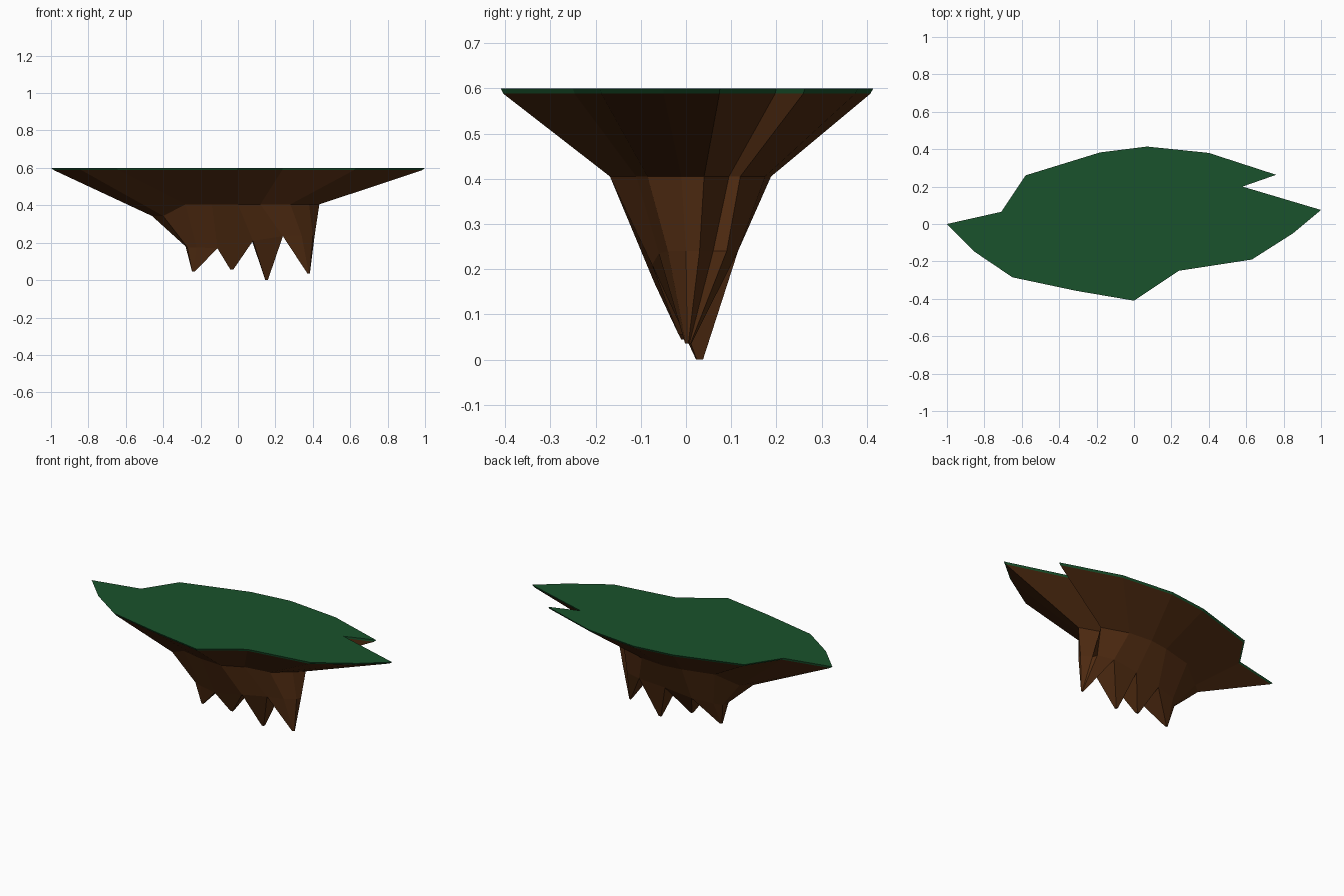
import bpy
import bmesh

if "Cube" in bpy.data.objects:
    bpy.data.objects.remove(bpy.data.objects["Cube"])

# Matching outlines, each clockwise from the left end
RIM = [(-1, 0), (-.71, .065), (-.58, .26), (-.18, .383), (.07, .414), (.40, .38),
       (.76, .263), (.58, .20), (1, .075), (.85, -.05), (.63, -.19), (.24, -.25),
       (0, -.41), (-.31, -.357), (-.65, -.285), (-.85, -.15)]
WAIST = [(-.46, 0), (-.40, .05), (-.28, .12), (-.09, .17), (.03, .188), (.18, .175),
         (.34, .12), (.28, .095), (.435, .04), (.38, -.01), (.28, -.085), (.12, -.11),
         (0, -.168), (-.14, -.16), (-.28, -.13), (-.40, -.07)]
ROOT = [(-.28, 0, .18), (-.27, .03, .18), (-.23, .06, .19), (-.10, .09, .20),
        (.07, .105, .225), (.24, .115, .24), (.34, .09, .24), (.35, .06, .24),
        (.41, .03, .24), (.40, 0, .24), (.34, -.04, .24), (.24, -.06, .235),
        (.08, -.075, .21), (-.11, -.07, .17), (-.22, -.05, .175), (-.27, -.03, .175)]
# Rock spikes: root corners used, and tip position
SPIKES = [((13, 14, 15, 0, 1, 2, 3), (-.24, -.005, .045)),
          ((3, 4, 12, 13), (-.033, -.01, .056)),
          ((4, 5, 11, 12), (.153, .03, 0)),
          ((5, 6, 7, 8, 9, 10, 11), (.378, .005, .036))]
Z_TOP, Z_SEAM, Z_WAIST, Z_END = .60, .588, .405, .343


def ring(bm, points):
    return [bm.verts.new(p) for p in points]


def bridge(bm, upper, lower):
    n = len(upper)
    for i in range(n):
        j = (i + 1) % n
        bm.faces.new((upper[i], upper[j], lower[j], lower[i]))


def finish(bm, name, color):
    mesh = bpy.data.meshes.new(name)
    bm.to_mesh(mesh)
    bm.free()
    mat = bpy.data.materials.new(name + "_material")
    mat.diffuse_color = color
    mat.use_nodes = True
    mat.node_tree.nodes["Principled BSDF"].inputs["Base Color"].default_value = mat.diffuse_color
    mesh.materials.append(mat)
    obj = bpy.data.objects.new(name, mesh)
    bpy.context.collection.objects.link(obj)


seam_points = [(x * .985, y * .985, Z_SEAM) for x, y in RIM]

# Grass top with its thin slanted edge
bm = bmesh.new()
top = ring(bm, [(x, y, Z_TOP) for x, y in RIM])
bridge(bm, top, ring(bm, seam_points))
bm.faces.new(top[::-1])
finish(bm, "grass_top", (.010, .085, .025, 1))

# Rock underside tapering in two steps, the left end hanging lower
bm = bmesh.new()
seam = ring(bm, seam_points)
waist = ring(bm, [(x, y, Z_END if i in (0, 1, 15) else Z_WAIST)
                  for i, (x, y) in enumerate(WAIST)])
root = ring(bm, ROOT)
bridge(bm, seam, waist)
bridge(bm, waist, root)

# Four hanging spikes with small blunt tips
for corners, (tx, ty, tz) in SPIKES:
    base = [root[i] for i in corners]
    cx = sum(v.co.x for v in base) / len(base)
    cy = sum(v.co.y for v in base) / len(base)
    tip = ring(bm, [(tx + (v.co.x - cx) * .08, ty + (v.co.y - cy) * .08, tz) for v in base])
    bridge(bm, base, tip)
    bm.faces.new(tip)
finish(bm, "rock_underside", (.085, .026, .006, 1))
